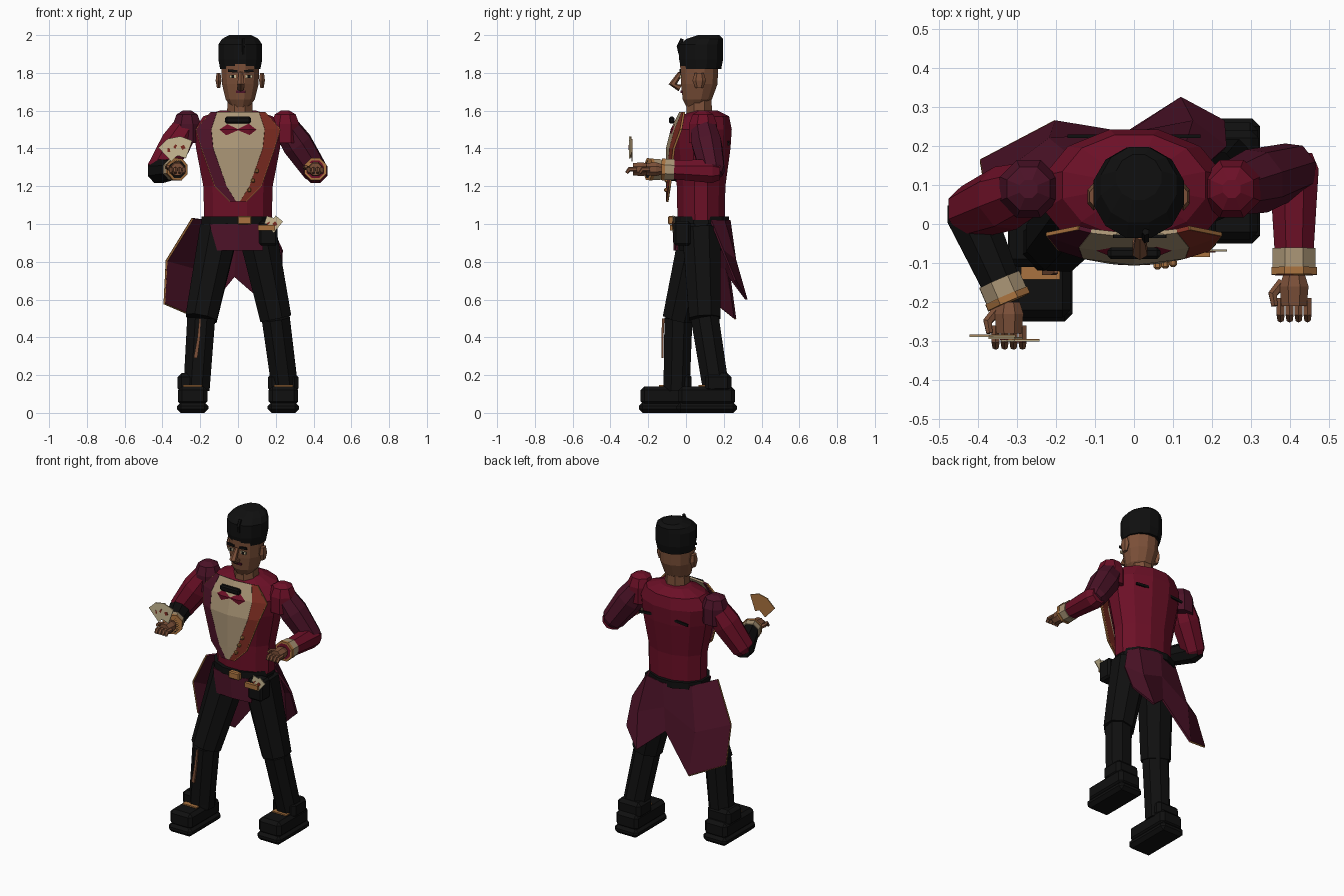
import bpy, bmesh, math
from mathutils import Vector, Matrix

if "Cube" in bpy.data.objects:
    bpy.data.objects.remove(bpy.data.objects["Cube"])


def material(name, red, green, blue):
    mat = bpy.data.materials.new(name)
    mat.use_nodes = True
    color = (red, green, blue, 1)
    mat.diffuse_color = color
    mat.node_tree.nodes["Principled BSDF"].inputs["Base Color"].default_value = color
    return mat


BLACK = material("black cloth", .005, .005, .005)
WINE = material("wine jacket", .15, .005, .02)
PLUM = material("plum cloth", .07, .006, .02)
SKIN = material("brown skin", .2, .08, .04)
GOLD = material("gold trim", .4, .17, .05)
CREAM = material("cream shirt", .4, .3, .18)
RUST = material("rust lapel", .2, .025, .015)
IVORY = material("ivory card", .6, .5, .3)


def make(name, verts, faces, mat):
    mesh = bpy.data.meshes.new(name)
    mesh.from_pydata(verts, [], faces)
    mesh.materials.append(mat)
    part = bpy.data.objects.new(name, mesh)
    bpy.context.collection.objects.link(part)
    return part


def loft(name, rings, mat):
    """Skin a list of equal vertex rings and close both ends."""
    count, last = len(rings[0]), len(rings) - 1
    faces = []
    for i in range(last):
        low, high = i * count, i * count + count
        for k in range(count):
            after = (k + 1) % count
            faces.append((low + k, low + after, high + after, high + k))
    faces += [tuple(reversed(range(count))), tuple(range(last * count, last * count + count))]
    return make(name, [point for ring in rings for point in ring], faces, mat)


def circle(sides):
    angles = [math.tau * (k + .5) / sides for k in range(sides)]
    return [(math.cos(a), math.sin(a)) for a in angles]


def limb(name, joints, radii, mat, sides=8):
    """Faceted tube through the joints."""
    points, rings = [Vector(p) for p in joints], []
    for i, (point, radius) in enumerate(zip(points, radii)):
        along = (points[min(i + 1, len(points) - 1)] - points[max(i - 1, 0)]).normalized()
        across = (Vector((1, 0, 0)) - along * along.x).normalized()
        normal = along.cross(across)
        rings.append([point + (across * c + normal * s) * radius for c, s in circle(sides)])
    return loft(name, rings, mat)


def stack(name, x, y, levels, depth, mat, sides=12):
    """Upright form; each level is height, half width and an optional backward shift."""
    rings = [[(x + r * c, y + sum(shift) + r * depth * s, z) for c, s in circle(sides)]
             for z, r, *shift in levels]
    return loft(name, rings, mat)


def box(name, center, size, mat, bevel=0, turn=0):
    bm = bmesh.new()
    bmesh.ops.create_cube(bm, size=1, matrix=Matrix.Diagonal((*size, 1)))
    part = make(name, [], [], mat)
    bm.to_mesh(part.data)
    bm.free()
    part.matrix_world = Matrix.Translation(center) @ Matrix.Rotation(turn, 4, 'Y')
    if bevel:
        part.modifiers.new("bevel", 'BEVEL').width = bevel


def panel(name, rows, mat):
    """Cloth sheet through a grid of points."""
    n = len(rows[0])
    faces = [(i * n + k, i * n + k + 1, i * n + n + k + 1, i * n + n + k)
             for i in range(len(rows) - 1) for k in range(n - 1)]
    part = make(name, [point for row in rows for point in row], faces, mat)
    solid = part.modifiers.new("thickness", 'SOLIDIFY')
    solid.thickness, solid.offset = .012, 0


def trim(name, points):
    limb(name, points, [.007] * len(points), GOLD, sides=4)


SIDES = (("right", -1), ("left", 1))

# Head, neck and hair
stack("neck", .01, .07, [(1.55, .075), (1.67, .07)], 1, SKIN, sides=8)
stack("head", .012, .07, [(1.62, .05, -.02), (1.66, .08, -.01), (1.74, .1), (1.85, .105)], 1, SKIN)
stack("hair", .012, .08, [(1.82, .11), (1.87, .12), (1.95, .12), (1.98, .1, .02), (2, .06, .04)], 1, BLACK)
limb("hair_tuft", [(.03, -.03, 1.9), (.03, -.04, 1.94), (.03, -.02, 1.98)], [.01] * 3, BLACK, sides=5)

# Face and ears
for label, side in SIDES:
    stack(label + "_ear", .012 + side * .115, .07, [(1.72, .01), (1.76, .018), (1.8, .012)], 2, SKIN, sides=6)
    x = .015 + side * .043
    box(label + "_brow", (x, -.031, 1.81), (.05, .009, .014), BLACK, turn=-side * .1)
    box(label + "_eye", (x, -.029, 1.78), (.036, .009, .016), IVORY)
    box(label + "_pupil", (x, -.031, 1.78), (.015, .009, .016), BLACK)
limb("nose", [(.015, -.03, 1.8), (.015, -.07, 1.74), (.015, -.03, 1.72)], [.012, .022, .02], SKIN, sides=6)
box("mouth", (.015, -.024, 1.7), (.05, .009, .013), PLUM)

# Jacket body
stack("jacket_body", 0, .08, [(1.02, .185), (1.2, .19), (1.4, .23), (1.5, .24),
                              (1.57, .19, .02), (1.6, .1, .02)], .7, WINE)


def chest(x, z):
    """Point on the curved front of the chest."""
    return x, -.1 + x * x + max(0, z - 1.45) / 2, z


# Shirt and lapels share rows of height, inner edge and outer edge
rows = [(1.59, .11, .14), (1.5, .14, .22), (1.4, .13, .19), (1.2, .06, .12), (1.12, .01, .04)]
panel("shirt_front", [[chest(-a, z), chest(0, z), chest(a, z)] for z, a, b in rows], CREAM)
box("bow_tie", (0, -.075, 1.55), (.135, .03, .036), BLACK, bevel=.008)
for (label, side), mat in zip(SIDES, (PLUM, RUST)):
    edges = [(chest(side * a, z), chest(side * b, z)) for z, a, b in rows]
    panel(label + "_lapel", edges, mat)
    trim(label + "_lapel_trim", [outer for inner, outer in edges])
    box(label + "_back_slit", (side * .11, .225, 1.43), (.12, .009, .015), BLACK, turn=side * .1)
for k in range(3):
    x, y, z = chest(.06 + k * .02, 1.18 + k * .05)
    box("jacket_button", (x, y - .01, z), (.02, .02, .02), GOLD, bevel=.005)

# Belt, hips and pocket cards
stack("belt", -.01, .08, [(1, .19), (1.04, .19)], .8, BLACK)
box("buckle", (.035, -.08, 1.02), (.075, .03, .045), GOLD, bevel=.006)
stack("hips", 0, .08, [(.86, .17), (1, .175)], .7, BLACK)
panel("waistcoat_skirt", [[(-.15, -.03, 1), (0, -.065, 1), (.14, -.03, 1)],
                          [(-.11, -.05, .86), (0, -.06, .86), (.13, -.05, .86)]], PLUM)
box("pouch", (.16, -.02, .95), (.1, .09, .13), BLACK, bevel=.012)
box("pouch_clasp", (.15, -.075, .98), (.09, .02, .03), GOLD)
for k in range(2):
    x, y = .165 + k * .03, -.062 - k * .006
    box("pocket_card", (x, y, 1), (.05, .005, .075), IVORY, turn=.3 + k * .4)
    box("pocket_card_mark", (x, y - .004, 1), (.02, .003, .02), RUST, turn=.8)

# Coat tails flare outward between waist and hem
waist = [(-.24, .03, 1.03), (-.16, .17, 1.02), (0, .23, 1.02), (.13, .2, 1.02), (.16, .13, 1.02)]
hem = [(-.39, .16, .58), (-.2, .26, .5), (-.02, .23, .72), (.12, .32, .6), (.23, .26, .7)]
middle = [(Vector(a) + Vector(b)) / 2 for a, b in zip(waist, hem)]
for point in middle:
    point.x *= 1.2
panel("coat_tails", [waist, middle, hem], PLUM)
trim("tail_edge_trim", [waist[0], middle[0], hem[0], hem[1]])

# Legs and boots
LEGS = [[(-.1, .07, .97), (-.195, -.04, .5), (-.22, -.05, .12)],
        [(.1, .08, .97), (.2, .1, .5), (.25, .16, .12)]]
for (label, side), (hip, knee, ankle), boot in zip(SIDES, LEGS, (-.09, .11)):
    limb(label + "_thigh", [hip, knee], [.11, .09], BLACK)
    limb(label + "_shin", [knee, ankle], [.08, .075], BLACK)
    x, y = side * .24, ankle[1]
    box(label + "_boot_sole", (x, boot, .028), (.165, .32, .056), BLACK, bevel=.02)
    box(label + "_boot", (x, boot, .09), (.155, .3, .1), BLACK, bevel=.02)
    box(label + "_boot_collar", (x, y + .01, .16), (.16, .14, .1), BLACK, bevel=.02)
    box(label + "_boot_lace", (x, y - .075, .143), (.1, .035, .009), GOLD)
panel("knee_tear", [[(-.205, -.12, .5), (-.195, -.12, .5)], [(-.215, -.125, .4), (-.2, -.125, .4)],
                    [(-.235, -.125, .29), (-.215, -.125, .29)]], SKIN)


def hand(label, wrist):
    """Palm, four curled fingers and a thumb pointing forward."""
    def at(x, y, z):
        return wrist + Vector((x, y, z))
    limb(label + "_palm", [at(0, 0, 0), at(0, -.03, 0), at(0, -.08, 0)], [.03, .04, .035], SKIN)
    for k in range(4):
        x = (k - 1.5) * .023
        limb(label + "_finger", [at(x, -.06, 0), at(x, -.1, 0), at(x, -.115, -.02)], [.012, .012, .009], SKIN, sides=6)
    limb(label + "_thumb", [at(-.03, -.02, 0), at(-.055, -.05, .01), at(-.05, -.08, .015)],
         [.014, .013, .009], SKIN, sides=6)


# Arms, each with a two-part cuff set along the forearm
ARMS = [[(-.27, .09, 1.52), (-.42, .03, 1.28), (-.32, -.2, 1.29)],
        [(.25, .09, 1.52), (.41, .14, 1.28), (.41, -.13, 1.29)]]
for (label, side), joints, cap, upper, lower in zip(SIDES, ARMS, (PLUM, WINE), (WINE, PLUM), (BLACK, WINE)):
    shoulder, elbow, wrist = map(Vector, joints)
    stack(label + "_shoulder", shoulder.x, shoulder.y, [(1.43, .08), (1.53, .08), (1.58, .06), (1.6, .025)],
          1, cap, sides=8)
    limb(label + "_upper_arm", [shoulder, shoulder.lerp(elbow, .4), elbow, elbow.lerp(shoulder, -.1)],
         [.07, .085, .07, .05], upper)
    limb(label + "_forearm", [elbow.lerp(wrist, -.15), elbow, wrist], [.05, .068, .05], lower)
    limb(label + "_cuff", [elbow.lerp(wrist, t) for t in (.75, .95)], [.06, .06], CREAM)
    limb(label + "_cuff_trim", [elbow.lerp(wrist, t) for t in (.93, 1)], [.063, .063], GOLD)
    hand(label, wrist)

# Fan of cards in the right hand
for k in range(3):
    angle = k * .55 - .75
    up = Vector((math.sin(angle), 0, math.cos(angle)))
    center = Vector((-.315, -.287 - k * .006, 1.34)) + up * .07
    forward = Vector((0, -.003, 0))
    box("held_card", center, (.068, .004, .1), IVORY, turn=angle)
    box("held_card_back", center - forward, (.068, .002, .1), GOLD, turn=angle)
    box("held_card_mark", center + forward, (.02, .003, .02), RUST, turn=angle + math.pi / 4)
